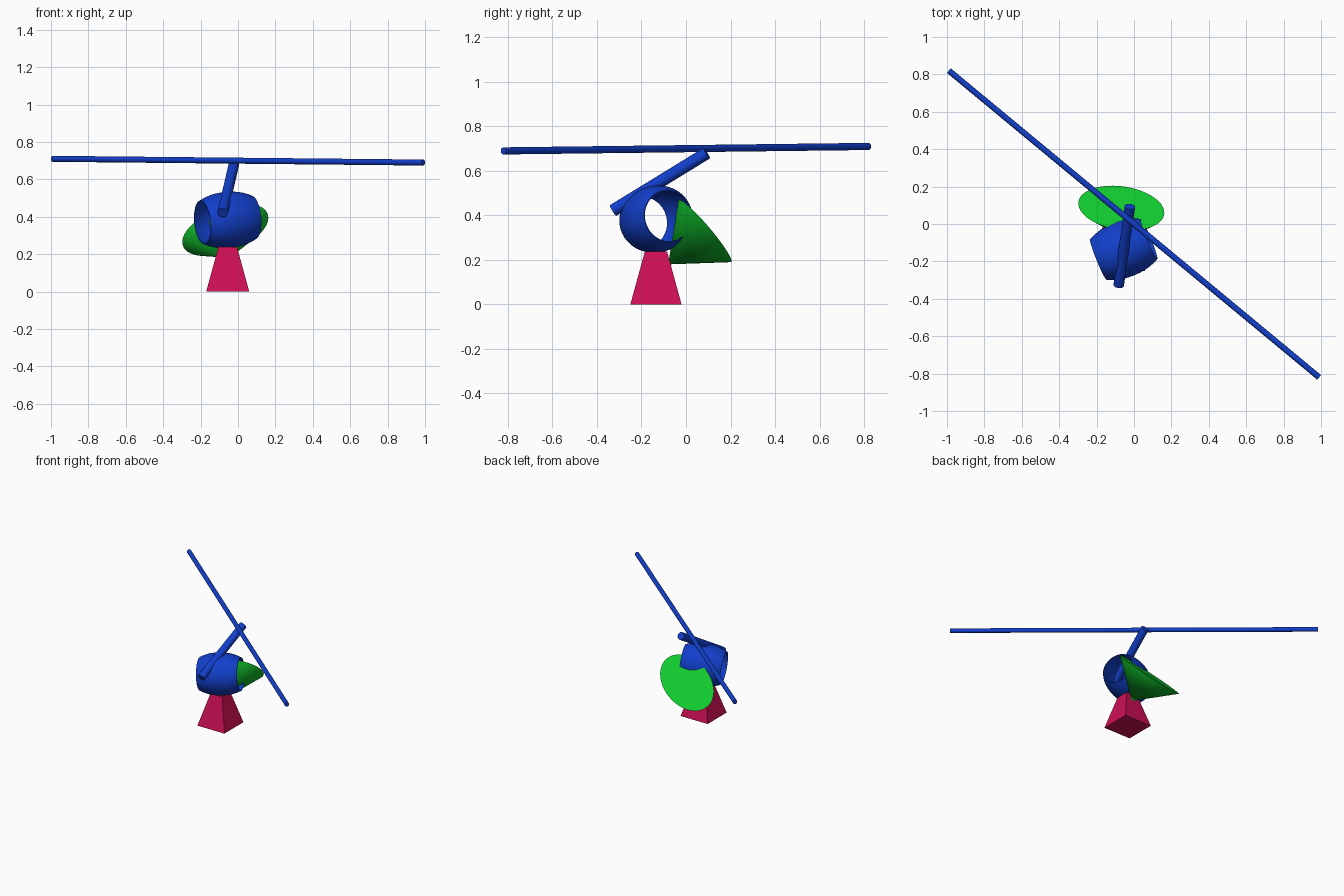
import bpy, bmesh, math
from mathutils import Vector, Matrix

if "Cube" in bpy.data.objects:
    bpy.data.objects.remove(bpy.data.objects["Cube"])


def material(name, rgb):
    m = bpy.data.materials.new(name)
    m.diffuse_color = (*rgb, 1)
    m.use_nodes = True
    m.node_tree.nodes["Principled BSDF"].inputs["Base Color"].default_value = m.diffuse_color
    return m


BLUE = material("blue", (0.006, 0.05, 0.6))
GREEN = material("green", (0.006, 0.6, 0.03))
RED = material("crimson", (0.62, 0.005, 0.09))


def finish(name, bm, mat, smooth=True):
    bmesh.ops.recalc_face_normals(bm, faces=bm.faces)
    me = bpy.data.meshes.new(name)
    bm.to_mesh(me)
    bm.free()
    me.materials.append(mat)
    ob = bpy.data.objects.new(name, me)
    bpy.context.collection.objects.link(ob)
    if smooth:
        bpy.ops.object.select_all(action='DESELECT')
        bpy.context.view_layer.objects.active = ob
        ob.select_set(True)
        bpy.ops.object.shade_smooth_by_angle(angle=math.radians(35))
    return ob


def rod(name, a, b, radius):
    a, b = Vector(a), Vector(b)
    d = b - a
    bm = bmesh.new()
    mat = Matrix.Translation((a + b) / 2) @ d.to_track_quat('Z', 'Y').to_matrix().to_4x4()
    bmesh.ops.create_cone(bm, cap_ends=True, segments=32, radius1=radius,
                          radius2=radius, depth=d.length, matrix=mat)
    return finish(name, bm, BLUE)


# long crossbar and the slanted strut that carries it
rod("crossbar", (-0.99, 0.82, 0.71), (0.99, -0.82, 0.69), 0.016)
rod("strut", (-0.082, -0.328, 0.422), (-0.022, 0.093, 0.68), 0.028)

# square tapered pedestal
bm = bmesh.new()
bmesh.ops.create_cone(bm, cap_ends=True, segments=4, radius1=0.115 * math.sqrt(2),
                      radius2=0.05 * math.sqrt(2), depth=0.238,
                      matrix=Matrix.Translation((-0.055, -0.135, 0.119)) @ Matrix.Rotation(math.pi / 4, 4, 'Z'))
finish("pedestal", bm, RED, smooth=False)

# open bulging barrel, thin walled
left, right = Vector((-0.19, -0.19, 0.37)), Vector((0.08, -0.08, 0.397))
axis = right - left
place = Matrix.Translation((left + right) / 2) @ axis.to_track_quat('Z', 'Y').to_matrix().to_4x4()
half, steps, seg = axis.length / 2, 12, 64
outer = [(0.117 + 0.033 * (1 - abs(t) ** 2.3), t * half)
         for t in (2 * i / steps - 1 for i in range(steps + 1))]
profile = outer + [(r - 0.004, z) for r, z in reversed(outer)]
bm = bmesh.new()
rings = [[bm.verts.new(place @ Vector((r * math.cos(k * math.tau / seg), r * math.sin(k * math.tau / seg), z)))
          for k in range(seg)] for r, z in profile]
for i, a in enumerate(rings):
    b = rings[(i + 1) % len(rings)]
    for k in range(seg):
        n = (k + 1) % seg
        bm.faces.new((a[k], a[n], b[n], b[k]))
finish("barrel", bm, BLUE)

# elliptical cone leaning backwards
centre = Vector((-0.068, 0.085, 0.33))
u, v = Vector((0.23, -0.025, 0.065)), Vector((0, 0.117, -0.124))
bm = bmesh.new()
tip = bm.verts.new((-0.046, -0.08, 0.18))
rim = [bm.verts.new(centre + u * math.cos(k * math.tau / 64) + v * math.sin(k * math.tau / 64))
       for k in range(64)]
for k in range(64):
    bm.faces.new((tip, rim[k], rim[(k + 1) % 64]))
bm.faces.new(rim)
finish("cone", bm, GREEN)
